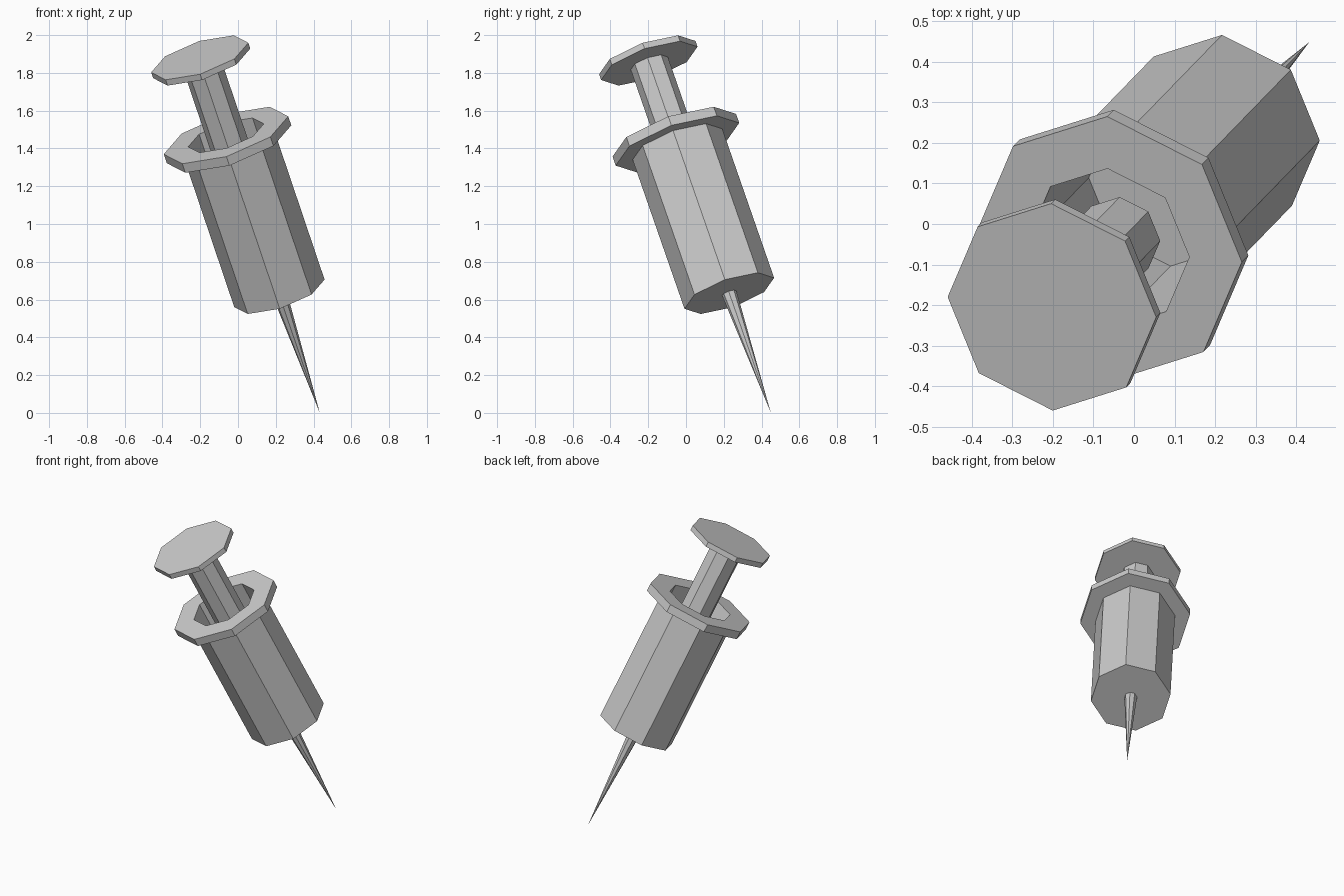
import bpy, bmesh, math
from mathutils import Vector, Matrix

if "Cube" in bpy.data.objects:
    bpy.data.objects.remove(bpy.data.objects["Cube"])

# Tilted frame: origin at the centre of the thumb plate, local z up the syringe
up = Vector((-0.304, -0.313, 0.8997)).normalized()
u = Vector((0.2575, -0.025, 0.0783))
u = (u - up * u.dot(up)).normalized()
w = up.cross(u)
frame = Matrix.Translation((-0.2025, -0.205, 1.881)) @ Matrix((u, w, up)).transposed().to_4x4()
SIDES = 8


def lathe(name, profile):
    """Turn (radius, distance down the axis) points into an eight-sided solid."""
    bm = bmesh.new()
    rings = []
    for r, d in profile:
        if r == 0:
            rings.append([bm.verts.new((0, 0, -d))] * SIDES)
        else:
            rings.append([bm.verts.new((r * math.cos(k * math.tau / SIDES),
                                        r * math.sin(k * math.tau / SIDES), -d))
                          for k in range(SIDES)])
    for a, b in zip(rings, rings[1:]):
        for k in range(SIDES):
            n = (k + 1) % SIDES
            bm.faces.new(list(dict.fromkeys((a[k], b[k], b[n], a[n]))))
    bmesh.ops.recalc_face_normals(bm, faces=bm.faces)
    mesh = bpy.data.meshes.new(name)
    bm.to_mesh(mesh)
    bm.free()
    obj = bpy.data.objects.new(name, mesh)
    obj.matrix_world = frame
    bpy.context.collection.objects.link(obj)


# Thumb plate and plunger rod
lathe("plunger", [(0, 0), (0.27, 0), (0.27, 0.034), (0.104, 0.034), (0.104, 0.553), (0, 0.553)])

# Hollow barrel with finger flange
lathe("barrel", [(0, 0.957), (0.21, 0.957), (0.21, 0.457), (0.346, 0.457),
                 (0.346, 0.51), (0.251, 0.51), (0.251, 1.387), (0, 1.387)])

# Needle
lathe("needle", [(0, 1.387), (0.04, 1.387), (0, 2.09)])
